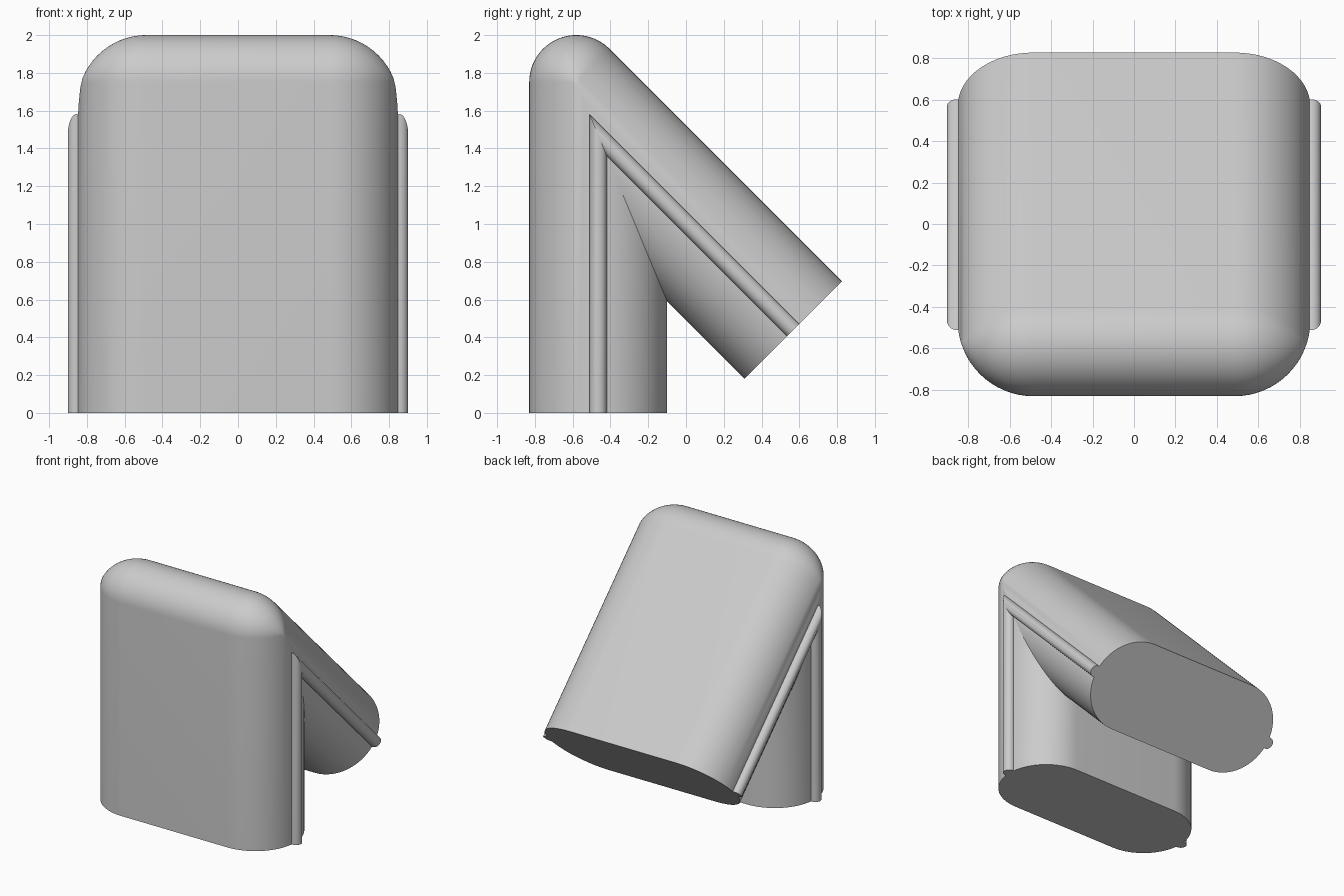
import bpy, bmesh
from math import sin, cos, pi, radians, sqrt
from mathutils import Vector

cube = bpy.data.objects.get("Cube")
if cube:
    bpy.data.objects.remove(cube, do_unlink=True)

grey = bpy.data.materials.new("plain_grey")
grey.use_nodes = True
colour = (0.6, 0.6, 0.6, 1)
grey.diffuse_color = colour
grey.node_tree.nodes["Principled BSDF"].inputs["Base Color"].default_value = colour

# Inner corner of the bend, inner edge of the arm's end, and the bend's outer fillet
INNER_Y, INNER_Z = -0.10, 0.59
END_Y, END_Z = 0.31, 0.18
DEPTH, WIDTH = 0.73, 1.70
MITRE = 1 + sqrt(2)
PIVOT = 0.481
STEPS = 24


def ring_point(x, y, ring):
    """Place a section point on the foot, around the bend or on the arm's end."""
    u = INNER_Y - y
    if ring == 0:
        return Vector((x, y, 0))
    if ring == STEPS + 2:
        return Vector((x, END_Y + u * sqrt(0.5), END_Z + u * sqrt(0.5)))
    across = min(u, PIVOT)
    reach = max(u - PIVOT, 0)
    turn = radians(135) * (ring - 1) / STEPS
    return Vector((x, INNER_Y - across - reach * cos(turn),
                   INNER_Z + across * MITRE + reach * sin(turn)))


def bent_bar(name, section):
    """Sweep a section up the leg, over the bend and down the arm."""
    bm = bmesh.new()
    rings = [[bm.verts.new(ring_point(x, y, r)) for x, y in section]
             for r in range(STEPS + 3)]
    count = len(section)
    for low, high in zip(rings, rings[1:]):
        for i in range(count):
            j = (i + 1) % count
            bm.faces.new((low[i], low[j], high[j], high[i]))
    bm.faces.new(rings[0][::-1])
    bm.faces.new(rings[-1])
    bmesh.ops.remove_doubles(bm, verts=bm.verts, dist=1e-5)
    bmesh.ops.recalc_face_normals(bm, faces=bm.faces)
    mesh = bpy.data.meshes.new(name)
    bm.to_mesh(mesh)
    bm.free()
    mesh.materials.append(grey)
    obj = bpy.data.objects.new(name, mesh)
    bpy.context.collection.objects.link(obj)
    bpy.ops.object.select_all(action='DESELECT')
    obj.select_set(True)
    bpy.context.view_layer.objects.active = obj
    bpy.ops.object.shade_smooth_by_angle(angle=radians(14))


# Body: a flat bar with fully rounded sides
radius = DEPTH / 2
mid_y = INNER_Y - radius
flat = WIDTH / 2 - radius
section = []
for side, start in ((1, -pi / 2), (-1, pi / 2)):
    for i in range(33):
        a = start + pi * i / 32
        section.append((side * flat + radius * cos(a), mid_y + radius * sin(a)))
bent_bar("bent_body", section)

# Round ribs half sunk into both sides
for name, side in (("left_rib", 1), ("right_rib", -1)):
    bent_bar(name, [(side * 0.855 + 0.046 * cos(pi * i / 16),
                     mid_y + 0.046 * sin(pi * i / 16)) for i in range(32)])
